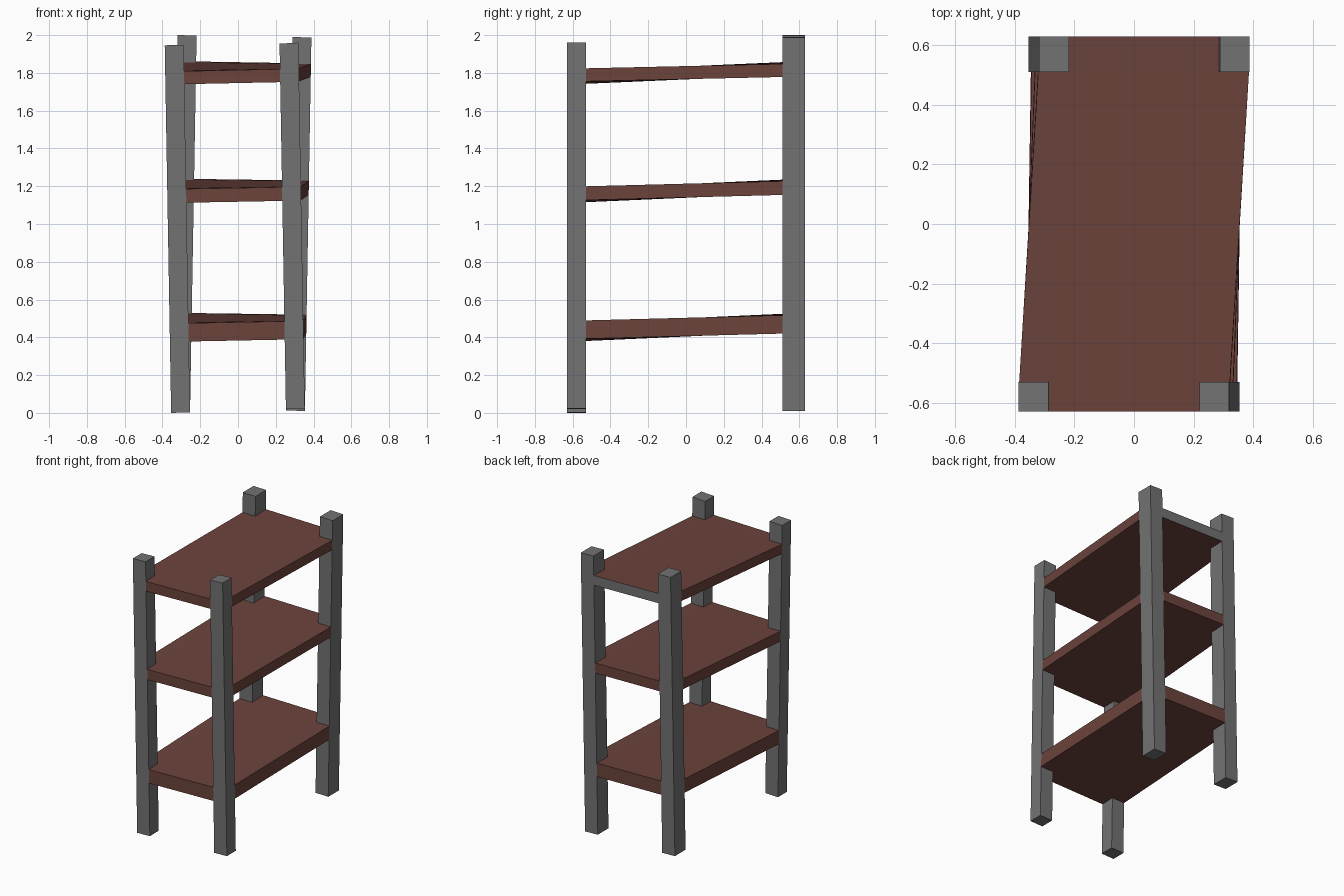
import bpy, bmesh

if "Cube" in bpy.data.objects:
    bpy.data.objects.remove(bpy.data.objects["Cube"])


def material(name, rgb):
    m = bpy.data.materials.new(name)
    m.diffuse_color = (*rgb, 1.0)
    m.use_nodes = True
    m.node_tree.nodes["Principled BSDF"].inputs["Base Color"].default_value = m.diffuse_color
    return m


GREY = material("grey metal", (0.17, 0.17, 0.17))
BROWN = material("red brown wood", (0.15, 0.056, 0.045))

# Leg rows: (y range), top x shift; the frame is twisted, front leans left, back leans right
ROWS = {"front": ((-0.63, -0.53), -0.034), "back": ((0.51, 0.63), 0.034)}
COLS = {"left": (-0.354, -0.254), "right": (0.254, 0.354)}
HEIGHT = 1.95


def lean(row, z):
    return ROWS[row][1] * z / HEIGHT


def make(name, bm, mats):
    bmesh.ops.recalc_face_normals(bm, faces=bm.faces[:])
    me = bpy.data.meshes.new(name)
    bm.to_mesh(me)
    bm.free()
    for m in mats:
        me.materials.append(m)
    ob = bpy.data.objects.new(name, me)
    bpy.context.collection.objects.link(ob)
    return ob


# Legs: leaning square posts with slightly tilted ends (z at outer-left and right edge)
ENDS = {("front", "left"): (0.0, 0.003, 1.946, 1.949),
        ("front", "right"): (0.02, 0.023, 1.955, 1.96),
        ("back", "left"): (0.023, 0.02, 2.0, 1.998),
        ("back", "right"): (0.013, 0.01, 1.99, 1.987)}
for (row, col), (b0, b1, t0, t1) in ENDS.items():
    bm = bmesh.new()
    (y0, y1), (x0, x1) = ROWS[row][0], COLS[col]
    rings = []
    for za, zb in ((b0, b1), (t0, t1)):
        rings.append([bm.verts.new((x + lean(row, z), y, z)) for x, y, z in
                      ((x0, y0, za), (x1, y0, zb), (x1, y1, zb), (x0, y1, za))])
    for r in rings:
        bm.faces.new(r)
    for i in range(4):
        j = (i + 1) % 4
        bm.faces.new((rings[0][i], rings[0][j], rings[1][j], rings[1][i]))
    make(f"{row}_{col}_leg", bm, [GREY])


# Shelves: twisted boards, notched at the corners around the legs
def shelf(name, corners, thick, grey_back=False):
    fl, fr, bl, br = corners  # top heights at the four corners
    xs = COLS["left"] + COLS["right"]
    ys = ROWS["front"][0] + ROWS["back"][0]
    bm = bmesh.new()
    top, bot = {}, {}
    for j, y in enumerate(ys):
        row = "front" if j < 2 else "back"
        v = (y + 0.63) / 1.26
        for i, x in enumerate(xs):
            if i in (0, 3) and j in (0, 3):
                continue
            u = (x + 0.354) / 0.708
            z = (fl * (1 - u) + fr * u) * (1 - v) + (bl * (1 - u) + br * u) * v
            top[i, j] = bm.verts.new((x + lean(row, z), y, z))
            zb = z - thick
            bot[i, j] = bm.verts.new((x + lean(row, zb), y, zb))
    edges = set()
    for i, j in ((1, 0), (0, 1), (1, 1), (2, 1), (1, 2)):
        loop = [(i, j), (i + 1, j), (i + 1, j + 1), (i, j + 1)]
        bm.faces.new([top[k] for k in loop])
        bm.faces.new([bot[k] for k in reversed(loop)])
        edges |= {(loop[k], loop[(k + 1) % 4]) for k in range(4)}
    for a, b in edges:
        if (b, a) not in edges:  # rim
            f = bm.faces.new((bot[a], bot[b], top[b], top[a]))
            if grey_back and a[1] == 3 and b[1] == 3:
                f.material_index = 1
    make(name, bm, [BROWN, GREY])


shelf("bottom_shelf", (0.473, 0.487, 0.53, 0.52), 0.097)
shelf("middle_shelf", (1.184, 1.197, 1.24, 1.23), 0.073)
# the top shelf has a grey rear edge
shelf("top_shelf", (1.807, 1.822, 1.862, 1.85), 0.069, True)
